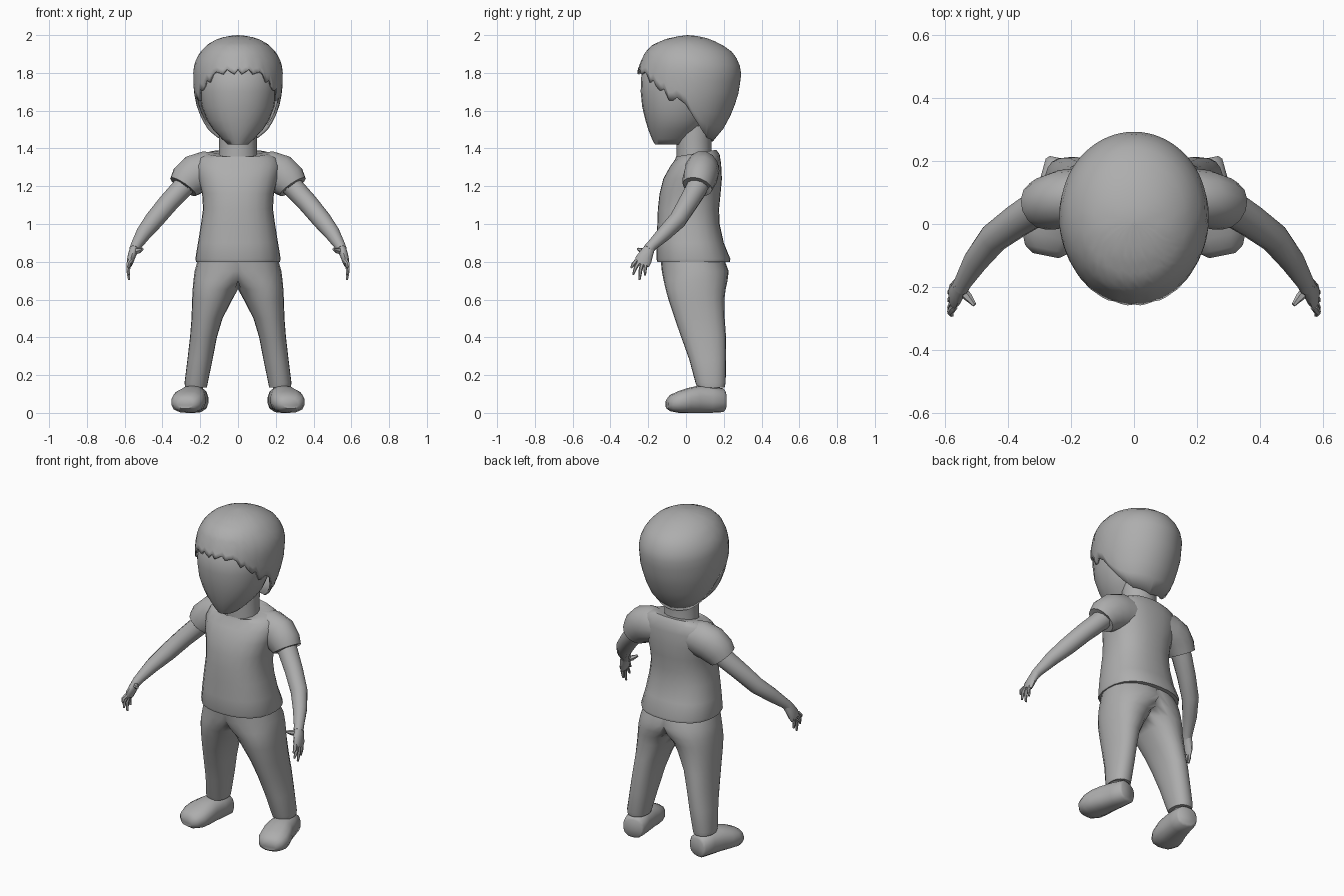
import bpy, bmesh, math
from mathutils import Vector

grey = bpy.data.materials.new("plain_grey")
grey.diffuse_color = (0.42, 0.42, 0.42, 1)


def finish(name, bm, mirror=False, angle=50):
    bmesh.ops.remove_doubles(bm, verts=bm.verts, dist=0.0005)
    bmesh.ops.recalc_face_normals(bm, faces=bm.faces)
    me = bpy.data.meshes.new(name)
    bm.to_mesh(me)
    bm.free()
    me.materials.append(grey)
    ob = bpy.data.objects.new(name, me)
    bpy.context.collection.objects.link(ob)
    bpy.ops.object.select_all(action='DESELECT')
    ob.select_set(True)
    bpy.context.view_layer.objects.active = ob
    bpy.ops.object.shade_smooth_by_angle(angle=math.radians(angle))
    if mirror:
        ob.modifiers.new("mirror", 'MIRROR').use_clip = True
    return ob


def section(c, u, v, n=16, p=2.0):
    """Superellipse ring around c, spanned by half axes u and v."""
    pts = []
    for i in range(n):
        a = 2 * math.pi * i / n
        s, k = math.sin(a), math.cos(a)
        f = (abs(s) ** p + abs(k) ** p) ** (-1 / p)
        pts.append(Vector(c) + Vector(u) * s * f + Vector(v) * -k * f)
    return pts


def level(z, x0, x1, y0, y1, n=16, p=2.0, tilt=0):
    """Horizontal ring given by its extents."""
    h = (y1 - y0) / 2
    return section(((x0 + x1) / 2, (y0 + y1) / 2, z), ((x1 - x0) / 2, 0, 0),
                   (0, h, tilt * h), n, p)


def skin(rings, caps=(True, True)):
    bm = bmesh.new()
    vs = [[bm.verts.new(q) for q in r] for r in rings]
    for a, b in zip(vs, vs[1:]):
        for i in range(len(a)):
            j = (i + 1) % len(a)
            bm.faces.new((a[i], a[j], b[j], b[i]))
    for ring, cap in zip((vs[0], vs[-1]), caps):
        if cap:
            bm.faces.new(ring)
    return bm


def tube(name, path, n=10):
    """Mirrored limb: path rows are x, y, z, side radius, depth radius."""
    pts = [Vector(r[:3]) for r in path]
    rings = []
    for i, r in enumerate(path):
        t = (pts[min(i + 1, len(pts) - 1)] - pts[max(i - 1, 0)]).normalized()
        v = (Vector((0, 1, 0)) - t * t.y).normalized()
        rings.append(section(pts[i], v.cross(t) * r[3], v * r[4], n))
    return finish(name, skin(rings), mirror=True)


def interp(table, x):
    for a, b in zip(table, table[1:]):
        if x <= b[0]:
            f = max(0, (x - a[0]) / (b[0] - a[0]))
            return [p + (q - p) * f for p, q in zip(a, b)]
    return list(table[-1])


# Hair: skull profile (z, half width, front, back) cut off at a jagged hairline
skull = [(1.43, .10, -.02, .135), (1.46, .125, -.04, .165), (1.5, .16, -.08, .195),
         (1.55, .19, -.14, .225), (1.62, .218, -.215, .255), (1.7, .234, -.243, .28),
         (1.8, .238, -.247, .293), (1.86, .228, -.235, .28), (1.91, .2, -.215, .245),
         (1.95, .162, -.175, .19), (1.98, .11, -.105, .125), (1.994, .06, -.04, .07),
         (2.0, 0, .01, .01)]
hairline = [(0, 1.82), (6, 1.79), (14, 1.825), (20, 1.795), (33, 1.81), (40, 1.75),
            (47, 1.77), (52, 1.70), (60, 1.715), (66, 1.64), (75, 1.67), (85, 1.635),
            (92, 1.55), (102, 1.49), (120, 1.455), (180, 1.435)]
rows, cols = 14, 72
rings = []
for r in range(rows + 1):
    t = r / rows
    ring = []
    for c in range(cols):
        a = 360 * c / cols
        low = interp(hairline, min(a, 360 - a))[1]
        z = 2.0 + (low - 2.0) * t ** 1.8
        _, hx, y0, y1 = interp(skull, z)
        s, k = math.sin(math.radians(a)), math.cos(math.radians(a))
        y = (y0 + y1) / 2 - k * (y1 - y0) / 2 - .012 * t ** 6 * max(k, 0)
        ring.append(Vector((hx * s, y, z)))
    rings.append(ring)
hair = finish("hair", skin(rings, (False, False)))
sol = hair.modifiers.new("thickness", 'SOLIDIFY')
sol.thickness, sol.offset = 0.012, -1

# Face with a flat underside at the chin
face = [(1.422, .055, -.165, .0), (1.45, .085, -.18, .03), (1.5, .132, -.2, .08),
        (1.55, .165, -.215, .12), (1.62, .192, -.232, .15), (1.7, .206, -.24, .18),
        (1.8, .212, -.236, .2), (1.88, .17, -.17, .18)]
finish("face", skin([level(z, -h, h, a, b, 24, 2.1) for z, h, a, b in face]))

# Neck
neck = [(1.32, .105, -.05, .14), (1.38, .1, -.05, .135), (1.44, .1, -.05, .135),
        (1.52, .1, -.05, .14)]
finish("neck", skin([level(z, -h, h, a, b) for z, h, a, b in neck]))

# Shirt body: z, half width, front, back, tilt
shirt = [(.80, .222, -.152, .232, 0), (.815, .226, -.157, .235, 0), (.9, .212, -.155, .2, 0),
         (1.0, .196, -.152, .178, 0), (1.08, .185, -.149, .175, 0),
         (1.16, .19, -.14, .183, 0), (1.24, .21, -.12, .19, 0),
         (1.31, .222, -.085, .186, .05), (1.355, .205, -.058, .178, .12),
         (1.375, .16, -.052, .16, .17), (1.37, .112, -.052, .14, .2)]
finish("shirt", skin([level(z, -h, h, a, b, 24, 2.4, t) for z, h, a, b, t in shirt]))

# Short sleeves with rounded shoulders
tube("sleeve", [(.09, .085, 1.285, .09, .085), (.17, .085, 1.282, .106, .092),
                (.225, .08, 1.265, .106, .092), (.268, .067, 1.228, .098, .087),
                (.29, .06, 1.197, .083, .08), (.284, .06, 1.205, .07, .068)], 14)

# Bare arms down to the wrist
tube("arm", [(.24, .075, 1.25, .06, .06), (.30, .055, 1.185, .056, .058),
             (.37, .01, 1.11, .053, .053), (.445, -.045, 1.02, .05, .047),
             (.50, -.115, .95, .041, .04), (.54, -.182, .885, .029, .029),
             (.55, -.2, .865, .026, .03)], 12)

# Hand: palm, thumb and four spread fingers
tube("palm", [(.545, -.19, .878, .026, .028), (.558, -.208, .845, .023, .036),
              (.569, -.225, .81, .02, .044), (.574, -.234, .785, .014, .04)], 10)
tube("thumb", [(.55, -.205, .855, .018, .017), (.525, -.232, .858, .015, .014),
               (.505, -.256, .868, .007, .007)], 6)
for i, (y, ty, tz) in enumerate([(-.262, -.290, .768), (-.246, -.280, .732),
                                 (-.228, -.246, .703), (-.208, -.217, .728)]):
    mid = (y + ty) / 2 - .004
    tube("finger_%d" % (i + 1), [(.571, y, .805, .013, .012),
                                 (.582, mid, (.805 + tz) / 2, .011, .01),
                                 (.577, ty, tz, .006, .005)], 6)

# Trousers: one leg widening into half of the waist, then mirrored
leg = [(.135, .165, .28, .06, .205), (.16, .16, .283, .05, .21), (.28, .135, .268, .018, .212),
       (.40, .112, .254, -.025, .212), (.50, .082, .246, -.06, .205),
       (.60, .03, .243, -.093, .203), (.655, -.004, .24, -.108, .21),
       (.70, -.08, .236, -.118, .22), (.75, -.18, .23, -.128, .226),
       (.82, -.21, .21, -.135, .20)]
rings = [level(z, a, b, c, d, 20, 2.3) for z, a, b, c, d in leg]
for ring in rings:
    for q in ring:
        q.x = max(q.x, 0)
bm = skin(rings)
inner = [f for f in bm.faces if all(v.co.x < 1e-4 for v in f.verts)]
bmesh.ops.delete(bm, geom=inner, context='FACES')
finish("trousers", bm, mirror=True)

# Ankles
tube("ankle", [(.225, .135, .2, .045, .05), (.228, .13, .15, .045, .052),
               (.23, .125, .08, .045, .052)], 10)

# Shoes turned slightly outward: y, centre x, half width, bottom, top
shoe = [(.205, .215, .052, .015, .115), (.195, .218, .062, .004, .13),
        (.13, .23, .068, .0, .142), (.06, .245, .076, .0, .143), (.01, .257, .086, .0, .132),
        (-.04, .268, .086, .0, .115), (-.08, .276, .07, .008, .096),
        (-.1, .28, .042, .022, .072)]
finish("shoe", skin([section((x, y, (a + b) / 2), (h, .2 * h, 0), (0, 0, (b - a) / 2), 14, 2.6)
                     for y, x, h, a, b in shoe]), mirror=True)
